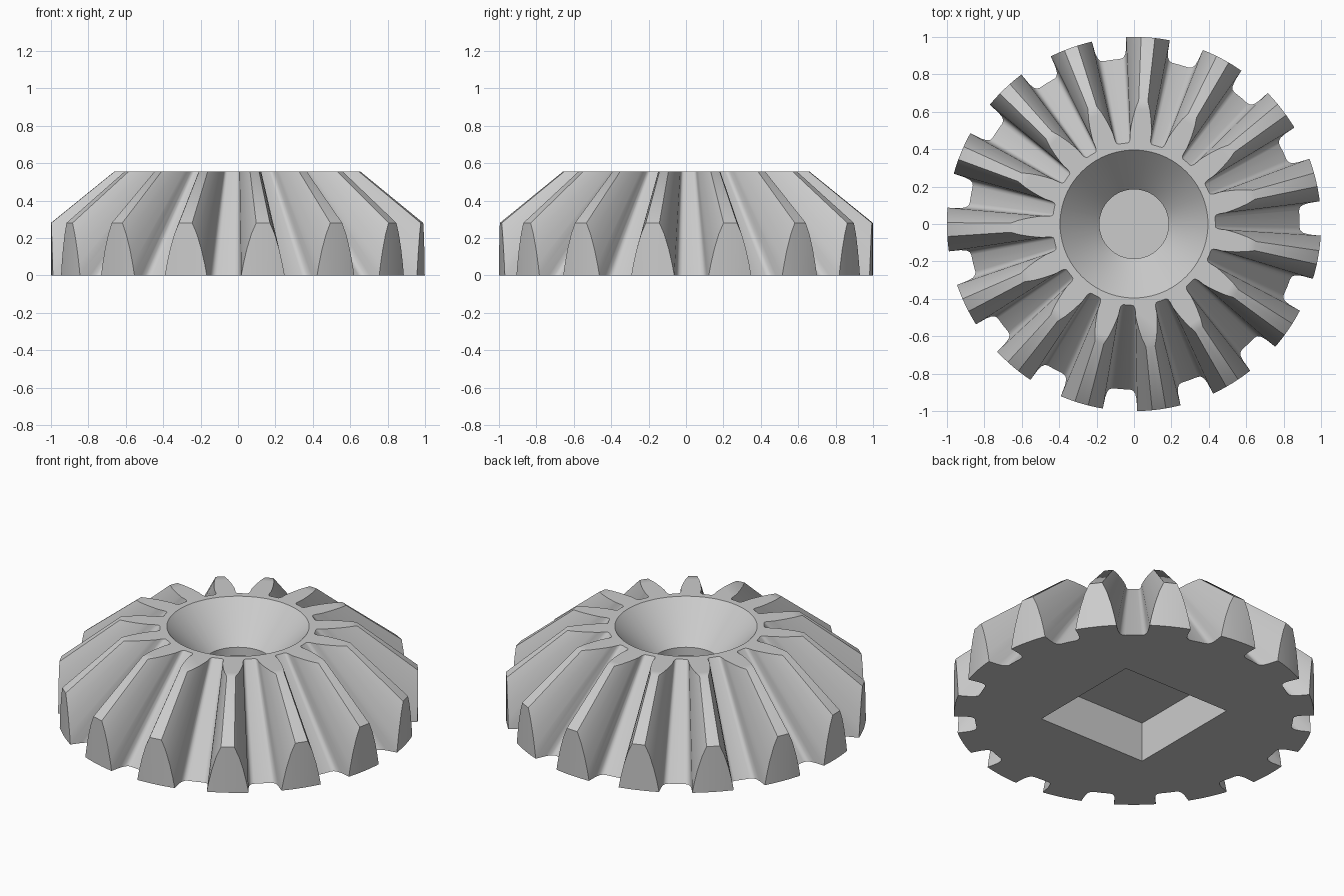
import bpy, bmesh, math

TEETH = 15
PHASE = math.radians(13.7)
APEX = 1.09          # all tooth surfaces converge on this height
TOP = 0.555
PITCH = math.tau / TEETH

old = bpy.data.objects.get("Cube")
if old:
    bpy.data.objects.remove(old)

steel = bpy.data.materials.new("light_grey_steel")
steel.use_nodes = True
steel.diffuse_color = (0.6, 0.6, 0.6, 1)
steel.node_tree.nodes["Principled BSDF"].inputs["Base Color"].default_value = (0.6, 0.6, 0.6, 1)


def make_object(name, bm):
    bmesh.ops.recalc_face_normals(bm, faces=bm.faces)
    mesh = bpy.data.meshes.new(name)
    bm.to_mesh(mesh)
    bm.free()
    mesh.materials.append(steel)
    obj = bpy.data.objects.new(name, mesh)
    bpy.context.collection.objects.link(obj)
    return obj


# Half tooth: (angle from tooth centre, radius per unit of distance below apex)
half = [(0.0, 1.235), (0.037, 1.235), (0.063, 1.15), (0.088, 1.05), (0.106, 0.97),
        (0.117, 1 / APEX), (0.120, 0.86), (0.127, 0.832), (0.140, 0.817),
        (0.158, 0.812), (PITCH / 2, 0.812)]
tooth = [(-a, k) for a, k in reversed(half[1:-1])] + half

# Gear body: base outline, outer tooth edge and top outline, lofted together
bm = bmesh.new()
rings = [[], [], []]
for i in range(TEETH):
    for a, k in tooth:
        ang = PHASE + i * PITCH + a
        c, s = math.cos(ang), math.sin(ang)
        r = min(1.0, APEX * k)
        edge_z = APEX - r / k
        base = bm.verts.new((r * c, r * s, 0))
        edge = bm.verts.new((r * c, r * s, edge_z)) if edge_z > 1e-4 else base
        rt = (APEX - TOP) * k
        for ring, v in zip(rings, (base, edge, bm.verts.new((rt * c, rt * s, TOP)))):
            ring.append(v)
n = len(rings[0])
for low, high in zip(rings, rings[1:]):
    for i in range(n):
        j = (i + 1) % n
        corners = list(dict.fromkeys((low[i], low[j], high[j], high[i])))
        if len(corners) > 2:
            bm.faces.new(corners)
bm.faces.new(rings[0])
bm.faces.new(rings[2])
gear = make_object("bevel_gear", bm)

# Cutter for the conical bowl and its shallow round well
bm = bmesh.new()
profile = [(0, 0.29), (0.185, 0.29), (0.185, 0.34), (0.535, 0.698), (0, 0.698)]
verts = [bm.verts.new((r, 0, z)) for r, z in profile]
edges = [bm.edges.new(pair) for pair in zip(verts, verts[1:])]
bmesh.ops.spin(bm, geom=verts + edges, cent=(0, 0, 0), axis=(0, 0, 1),
               angle=math.tau, steps=96, use_duplicate=False)
bmesh.ops.remove_doubles(bm, verts=bm.verts, dist=1e-5)
bowl = make_object("bowl_cutter", bm)

# Cutter for the square socket underneath
bm = bmesh.new()
bmesh.ops.create_cube(bm, size=1)
for v in bm.verts:
    v.co = (v.co.x * 0.73, v.co.y * 0.73, 0.243 if v.co.z > 0 else -0.2)
socket = make_object("socket_cutter", bm)

bpy.ops.object.select_all(action="DESELECT")
gear.select_set(True)
bpy.context.view_layer.objects.active = gear
for cutter in (bowl, socket):
    cutter.hide_render = True
    mod = gear.modifiers.new(cutter.name, "BOOLEAN")
    mod.operation = "DIFFERENCE"
    mod.solver = "EXACT"
    mod.object = cutter
    bpy.ops.object.modifier_apply(modifier=mod.name)
    bpy.data.objects.remove(cutter)

bpy.ops.object.shade_smooth_by_angle(angle=math.radians(40))
